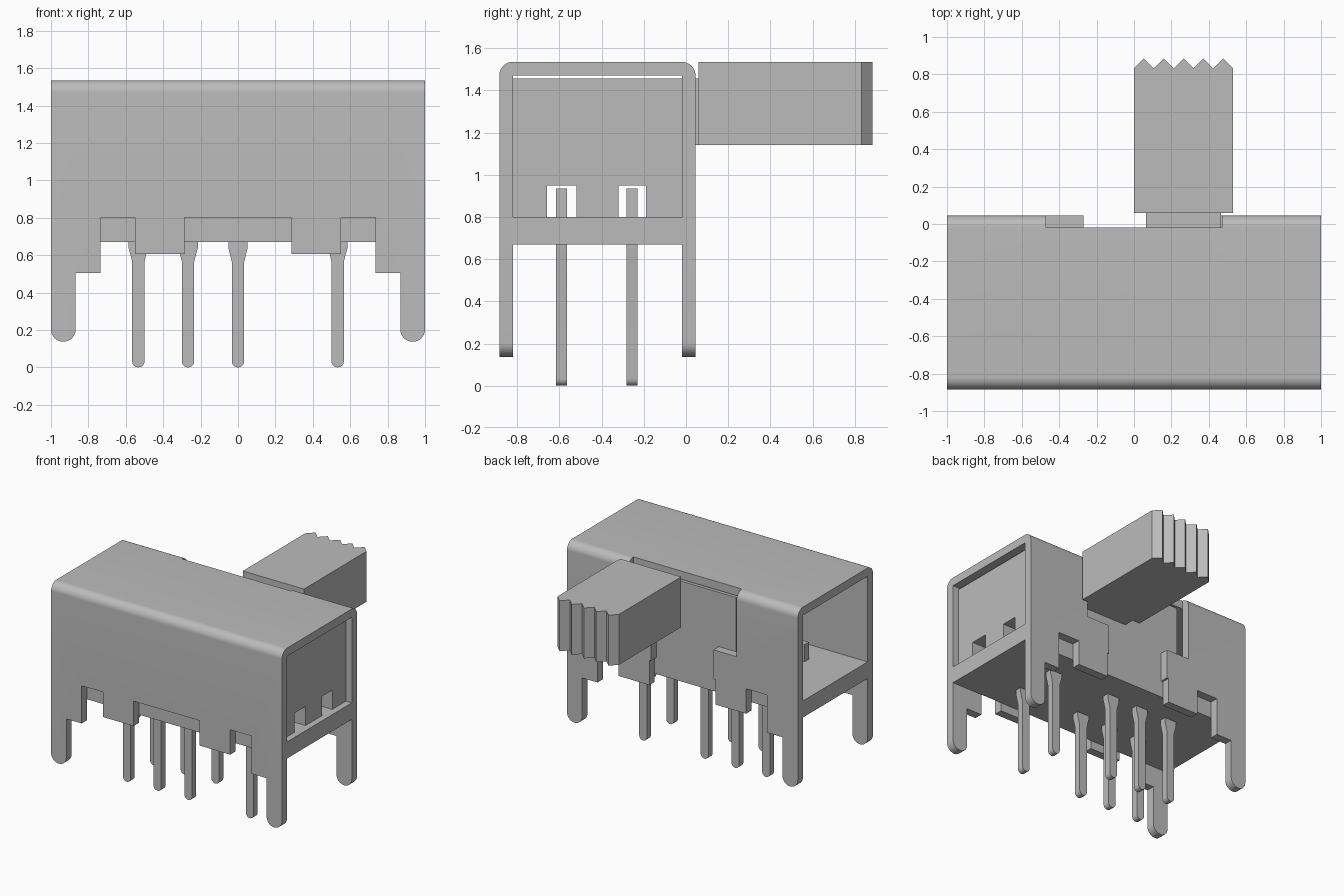
import bpy, bmesh
from math import sin, cos, pi, radians

cube = bpy.data.objects.get("Cube")
if cube:
    bpy.data.objects.remove(cube, do_unlink=True)

grey = bpy.data.materials.new("plain_grey")
grey.use_nodes = True
grey.diffuse_color = (0.5, 0.5, 0.5, 1)
grey.node_tree.nodes["Principled BSDF"].inputs["Base Color"].default_value = (0.5, 0.5, 0.5, 1)


def prism(name, pts, axis, a, b):
    """Extrude a 2D profile from a to b along an axis."""
    place = {"x": lambda u, v: (a, u, v), "y": lambda u, v: (u, a, v), "z": lambda u, v: (u, v, a)}[axis]
    bm = bmesh.new()
    face = bm.faces.new([bm.verts.new(place(u, v)) for u, v in pts])
    out = bmesh.ops.extrude_face_region(bm, geom=[face])
    step = [b - a if axis == k else 0 for k in "xyz"]
    bmesh.ops.translate(bm, vec=step, verts=[g for g in out["geom"] if isinstance(g, bmesh.types.BMVert)])
    bmesh.ops.recalc_face_normals(bm, faces=bm.faces)
    mesh = bpy.data.meshes.new(name)
    bm.to_mesh(mesh)
    bm.free()
    mesh.materials.append(grey)
    obj = bpy.data.objects.new(name, mesh)
    bpy.context.collection.objects.link(obj)
    return obj


def rect(u0, u1, v0, v1):
    return [(u0, v0), (u1, v0), (u1, v1), (u0, v1)]


def arc(u, v, r, start, end, n=12):
    return [(u + r * cos(radians(start + (end - start) * i / n)),
             v + r * sin(radians(start + (end - start) * i / n))) for i in range(n + 1)]


def cut(obj, cutter, operation):
    """Apply a boolean and discard the cutter."""
    mod = obj.modifiers.new("cut", "BOOLEAN")
    mod.operation, mod.object, mod.solver = operation, cutter, "EXACT"
    bpy.context.view_layer.objects.active = obj
    bpy.ops.object.modifier_apply(modifier=mod.name)
    bpy.data.objects.remove(cutter, do_unlink=True)


def smooth(obj):
    bpy.ops.object.select_all(action="DESELECT")
    obj.select_set(True)
    bpy.context.view_layer.objects.active = obj
    bpy.ops.object.shade_smooth_by_angle(angle=radians(30))


FRONT, BACK, TOP, WALL = -0.885, 0.045, 1.535, 0.065
IN_F, IN_B = FRONT + WALL, BACK - WALL

# Folded metal cover: rounded channel section trimmed to the toothed outline
section = ([(FRONT, 0)] + arc(IN_F, TOP - WALL, WALL, 180, 90)
           + arc(IN_B, TOP - WALL, WALL, 90, 0)
           + [(BACK, 0), (IN_B, 0), (IN_B, TOP - WALL), (IN_F, TOP - WALL), (IN_F, 0)])
cover = prism("cover", section, "x", -1, 1)
half = [(1, 1.8)] + arc(0.934, 0.203, 0.066, 0, -180, 16) + [
    (0.868, 0.505), (0.735, 0.505), (0.735, 0.80), (0.552, 0.80),
    (0.552, 0.605), (0.285, 0.605), (0.285, 0.80)]
half[0] = (1.0, 1.8)
outline = half + [(-x, z) for x, z in reversed(half)]
cut(cover, prism("outline_cutter", outline, "y", -1.2, 0.5), "INTERSECT")

# Stepped opening in the back wall
side = [(0.27, 0.4), (0.27, 1.03), (0.47, 1.03), (0.47, 1.8)]
window = side + [(-x, z) for x, z in reversed(side)]
cut(cover, prism("window_cutter", window, "y", IN_B, 0.4), "DIFFERENCE")
smooth(cover)

# Base plate
prism("base", rect(IN_F, IN_B, 0.67, 0.80), "x", -1, 1)

# Sliding block with two tunnels over the contacts
block = [(IN_F, 1.455), (IN_F, 0.80)]
for y0, y1 in ((-0.66, -0.52), (-0.32, -0.19)):
    block += [(y0, 0.80), (y0, 0.95), (y1, 0.95), (y1, 0.80)]
block += [(IN_B, 0.80), (IN_B, 1.455)]
prism("slider_block", block, "x", -0.42, 0.95)

# Neck and ridged handle
prism("slider_neck", rect(0.065, 0.465, 1.14, 1.455), "y", IN_B, 0.062)
ridges = [(0.53 * i / 10, 0.885 if i % 2 else 0.832) for i in range(11)]
prism("handle", [(0.53, 0.06), (0, 0.06)] + ridges, "z", 1.14, TOP)

# Two rows of terminal pins and the contacts above the base
for row, y in (("front", -0.59), ("back", -0.255)):
    for i, x in enumerate((-0.533, -0.267, 0, 0.533), 1):
        pin = ([(x + 0.052, 0.70), (x + 0.052, 0.64), (x + 0.033, 0.565)]
               + arc(x, 0.033, 0.033, 0, -180)
               + [(x - 0.033, 0.565), (x - 0.052, 0.64), (x - 0.052, 0.70)])
        smooth(prism(f"{row}_pin_{i}", pin, "y", y - 0.026, y + 0.026))
        prism(f"{row}_contact_{i}", rect(x - 0.1, x + 0.1, 0.79, 0.935), "y", y - 0.026, y + 0.026)
